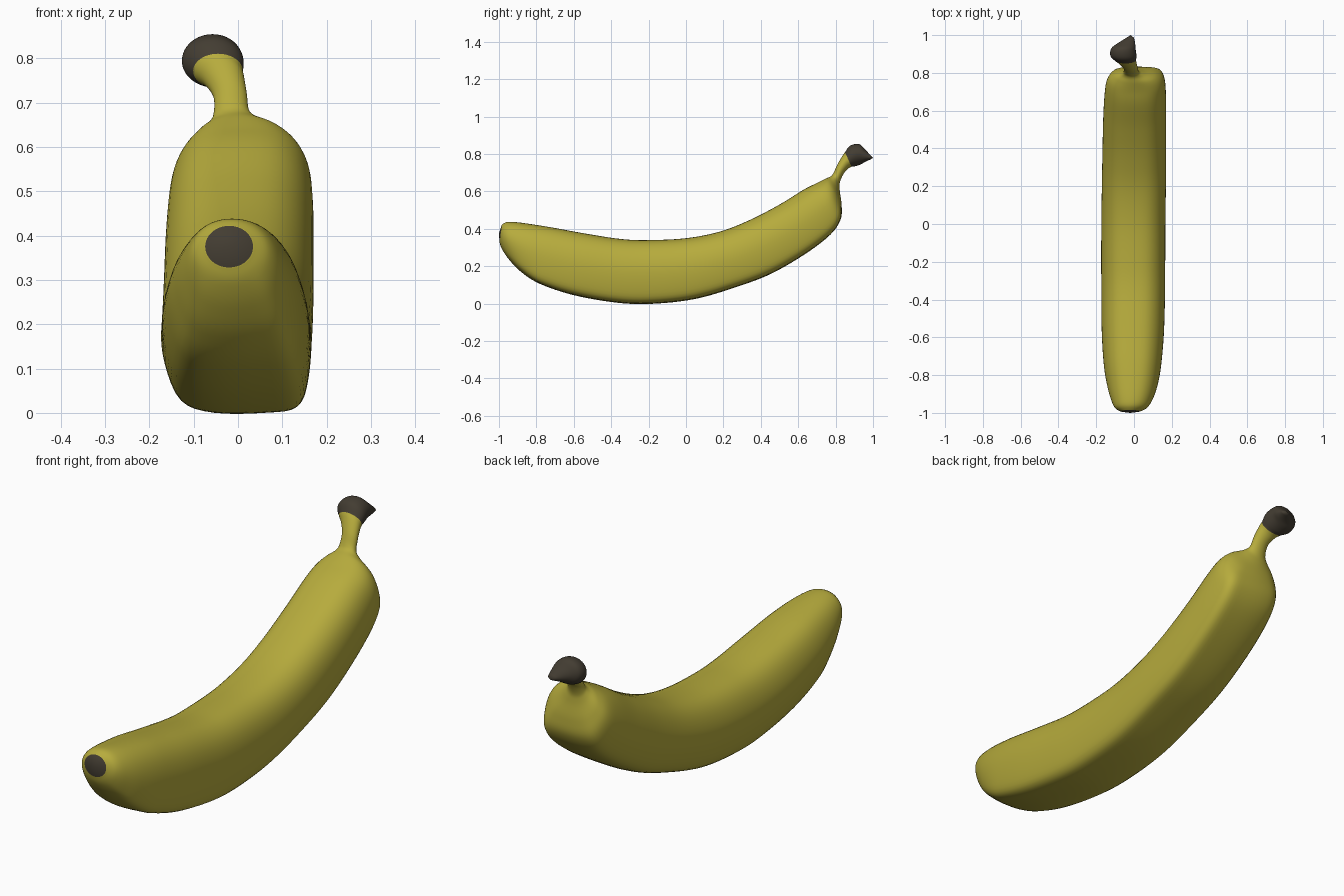
import bpy, bmesh, math

# Rings along the fruit: top (y, z), bottom (y, z), half width, centre x
RINGS = [
    (-.985, .422, -.997, .328, .054, -.020),
    (-.960, .436, -.984, .292, .085, -.016),
    (-.920, .437, -.945, .235, .108, -.012),
    (-.840, .427, -.880, .170, .131, -.009),
    (-.720, .408, -.780, .108, .150, -.008),
    (-.550, .377, -.600, .048, .163, -.006),
    (-.350, .346, -.370, .008, .167, -.004),
    (-.200, .340, -.180, .002, .168, -.004),
    (.000, .350, .050, .028, .168, -.003),
    (.180, .385, .280, .095, .168, .000),
    (.340, .447, .460, .165, .167, .002),
    (.500, .530, .640, .270, .165, .004),
    (.630, .610, .770, .370, .160, .007),
    (.700, .645, .825, .450, .148, .009),
    (.745, .668, .832, .525, .115, .007),
    (.775, .682, .822, .605, .062, -.006),
    (.790, .702, .822, .645, .041, -.014),
    (.810, .745, .840, .690, .038, -.018),
    (.835, .788, .865, .720, .046, -.032),
    (.850, .810, .885, .732, .056, -.045),
    (.878, .845, .905, .735, .069, -.056),
    (.925, .853, .935, .745, .064, -.056),
    (.957, .825, .957, .758, .046, -.040),
    (.985, .795, .987, .771, .020, -.020),
]
STEM_CAP = 19  # ring where the dark stem end starts

# Body cross-section: rounded top, boxy underside
SECTION = [(0, 1), (.5, .93), (.84, .62), (1, .1), (.97, -.55), (.82, -.92), (.4, -1),
           (-.3, -1), (-.74, -.84), (-.96, -.35), (-1, .15), (-.82, .64), (-.5, .92)]


def spline(pts, steps, closed):
    """Smooth curve through tuples of any length."""
    n, out = len(pts), []
    for i in range(n if closed else n - 1):
        q = [pts[(i + k) % n] if closed else pts[min(max(i + k, 0), n - 1)] for k in (-1, 0, 1, 2)]
        for s in range(steps):
            t = s / steps
            out.append(tuple(.5 * (2 * b + (c - a) * t + (2 * a - 5 * b + 4 * c - d) * t * t
                                   + (3 * b - a - 3 * c + d) * t ** 3) for a, b, c, d in zip(*q)))
    return out if closed else out + [tuple(pts[-1])]


def material(name, rgb):
    m = bpy.data.materials.new(name)
    m.diffuse_color = (*rgb, 1)
    return m


STEPS = 6
section = spline(SECTION, 4, True)
rings = spline(RINGS, STEPS, False)

# Loft the banana, blending to a round section where it is thin
bm = bmesh.new()
loops = []
for ty, tz, by, bz, w, cx in rings:
    r = min(max((.15 - w) / .07, 0), 1)
    loop = []
    for u, v in section:
        d = math.hypot(u, v)
        u, v = u + (u / d - u) * r, v + (v / d - v) * r
        k = (v + 1) / 2
        loop.append(bm.verts.new((cx + u * w, by + (ty - by) * k, bz + (tz - bz) * k)))
    loops.append(loop)

n = len(section)
for i, (a, b) in enumerate(zip(loops, loops[1:])):
    for j in range(n):
        f = bm.faces.new((a[j], a[(j + 1) % n], b[(j + 1) % n], b[j]))
        f.material_index = int(i >= STEM_CAP * STEPS)

# Dark blossom end and stem tip
for loop, tip in ((loops[0], (-.02, -1, .375)), (loops[-1], (-.018, 1, .78))):
    p = bm.verts.new(tip)
    for j in range(n):
        bm.faces.new((loop[j], loop[(j + 1) % n], p)).material_index = 1

bmesh.ops.recalc_face_normals(bm, faces=bm.faces)
for f in bm.faces:
    f.smooth = True
mesh = bpy.data.meshes.new("banana")
bm.to_mesh(mesh)
bm.free()
mesh.materials.append(material("yellow peel", (.47, .41, .046)))
mesh.materials.append(material("dark brown tip", (.056, .046, .032)))
bpy.context.collection.objects.link(bpy.data.objects.new("banana", mesh))
